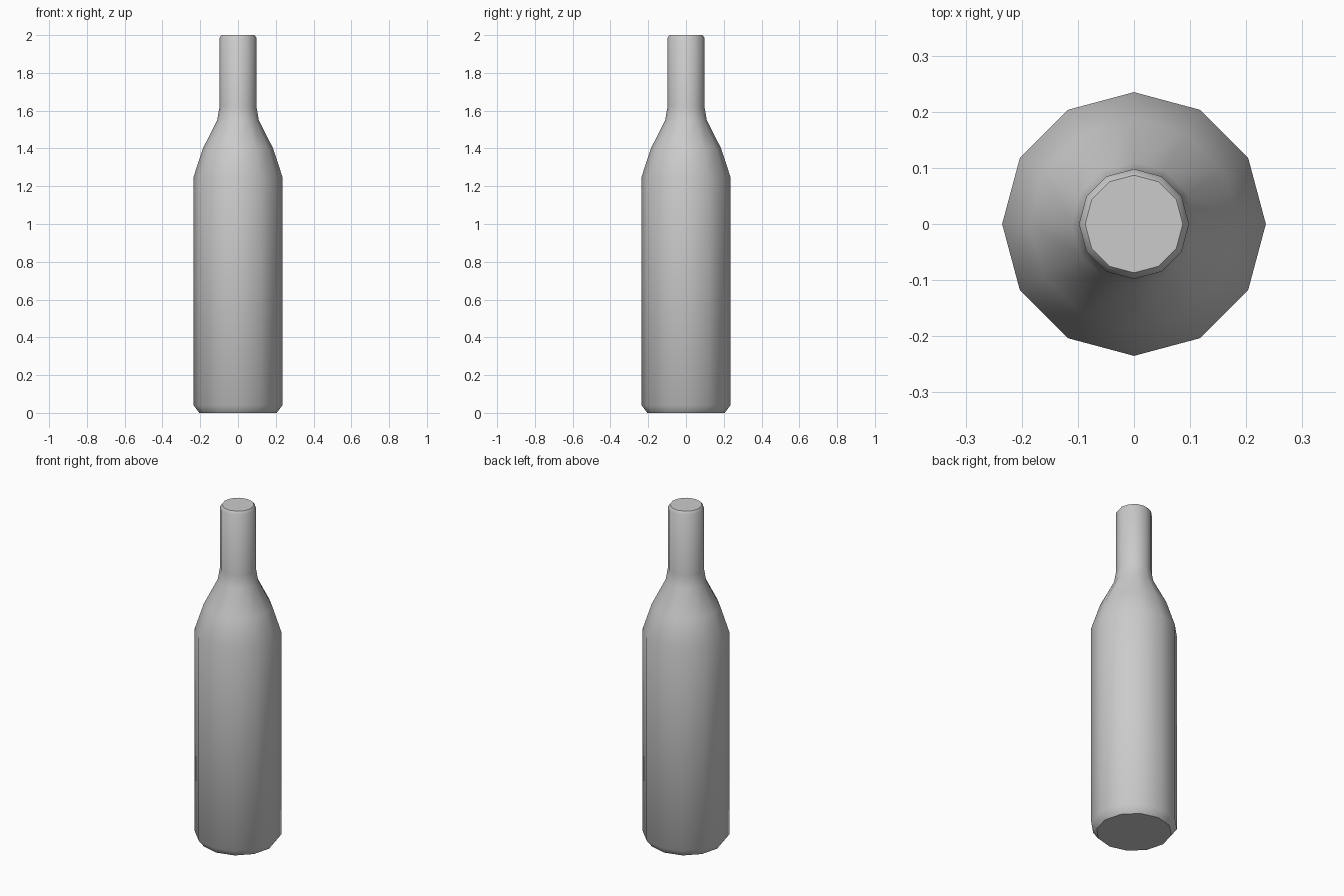
import bpy, bmesh, math

if "Cube" in bpy.data.objects:
    bpy.data.objects.remove(bpy.data.objects["Cube"])

SIDES = 12
# Bottle silhouette: (radius, height) from base to lip
PROFILE = [(0.205, 0.0), (0.235, 0.04), (0.235, 1.25), (0.186, 1.40),
           (0.110, 1.55), (0.098, 1.62), (0.098, 1.985), (0.087, 2.0)]


def lathe(name, profile, sides):
    bm = bmesh.new()
    rings = [[bm.verts.new((r * math.cos(2 * math.pi * i / sides),
                            r * math.sin(2 * math.pi * i / sides), z))
              for i in range(sides)] for r, z in profile]
    # Walls between neighbouring rings
    for low, high in zip(rings, rings[1:]):
        for i in range(sides):
            j = (i + 1) % sides
            bm.faces.new((low[i], low[j], high[j], high[i]))
    # Flat base and flat closed top
    bm.faces.new(rings[0][::-1])
    bm.faces.new(rings[-1])
    mesh = bpy.data.meshes.new(name)
    bm.to_mesh(mesh)
    bm.free()
    obj = bpy.data.objects.new(name, mesh)
    bpy.context.collection.objects.link(obj)
    return obj


# Bottle, smooth around the sides with crisp base and lip
bottle = lathe("bottle", PROFILE, SIDES)
bpy.context.view_layer.objects.active = bottle
bottle.select_set(True)
bpy.ops.object.shade_smooth_by_angle(angle=math.radians(40))
